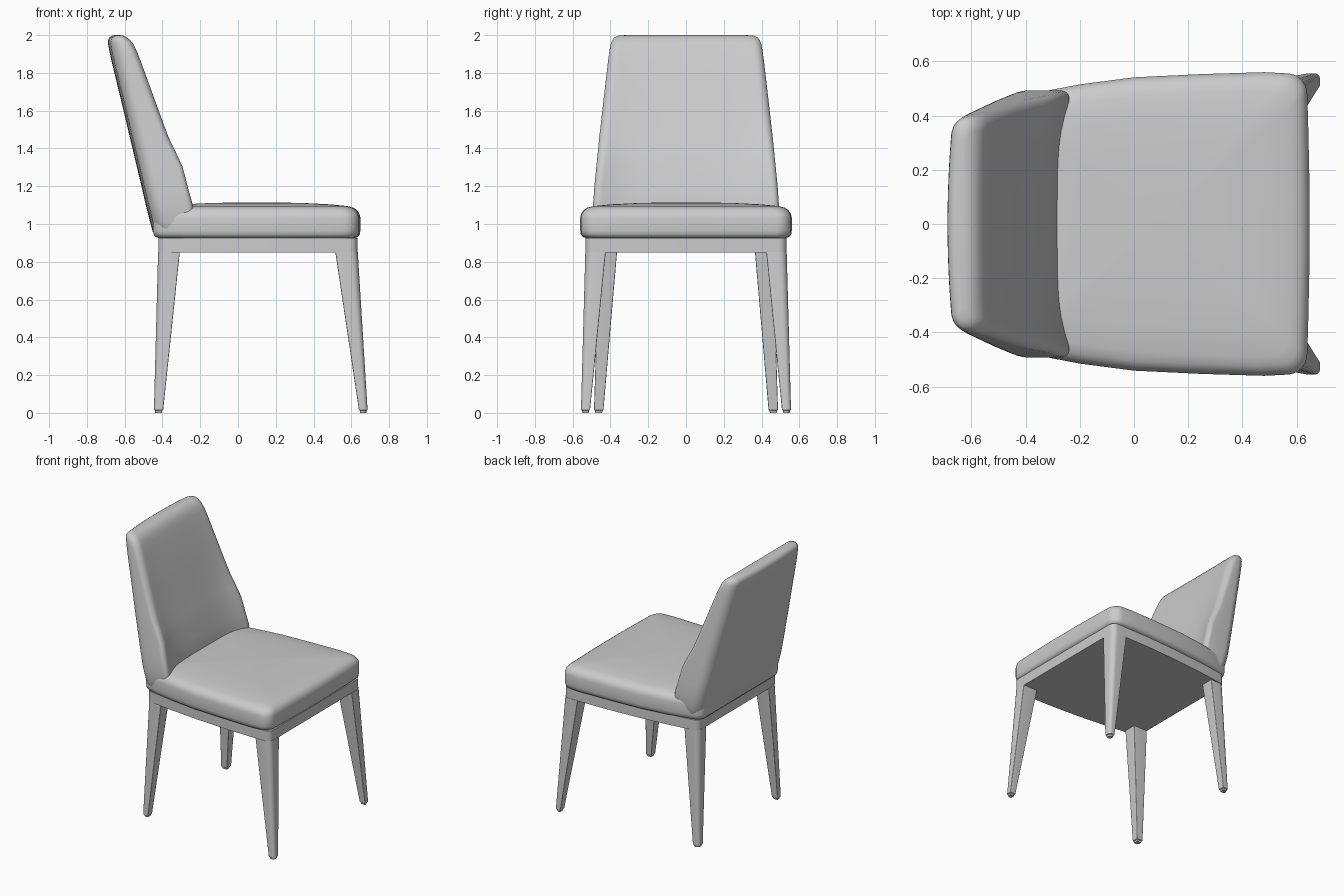
import bpy, bmesh, math
from mathutils import Vector

if "Cube" in bpy.data.objects:
    bpy.data.objects.remove(bpy.data.objects["Cube"])


def outline(corners, steps=6):
    """Closed 2D outline; corners are (x, y, radius), rounded where radius > 0."""
    pts, n = [], len(corners)
    for i, (x, y, r) in enumerate(corners):
        p = Vector((x, y))
        if r <= 0:
            pts.append(p)
            continue
        a = (Vector(corners[i - 1][:2]) - p).normalized()
        b = (Vector(corners[(i + 1) % n][:2]) - p).normalized()
        half = a.angle(b) / 2
        centre = p + (a + b).normalized() * (r / math.sin(half))
        start = p + a * (r / math.tan(half)) - centre
        end = p + b * (r / math.tan(half)) - centre
        for k in range(steps + 1):
            d = start.lerp(end, k / steps).normalized() * r
            pts.append(centre + d)
    return pts


def loft(name, rings, angle=40):
    """Skin a stack of (outline, z) rings, capped at both ends."""
    bm = bmesh.new()
    loops = [[bm.verts.new((p[0], p[1], z)) for p in pts] for pts, z in rings]
    n = len(loops[0])
    for lo, hi in zip(loops, loops[1:]):
        for i in range(n):
            j = (i + 1) % n
            bm.faces.new((lo[i], lo[j], hi[j], hi[i]))
    bm.faces.new(loops[0][::-1])
    bm.faces.new(loops[-1])
    bmesh.ops.recalc_face_normals(bm, faces=bm.faces)
    mesh = bpy.data.meshes.new(name)
    bm.to_mesh(mesh)
    bm.free()
    ob = bpy.data.objects.new(name, mesh)
    bpy.context.collection.objects.link(ob)
    bpy.ops.object.select_all(action='DESELECT')
    ob.select_set(True)
    bpy.context.view_layer.objects.active = ob
    bpy.ops.object.shade_smooth_by_angle(angle=math.radians(angle))
    return ob


def mirrored(half):
    """Complete a half outline (y > 0) with its mirror image."""
    return half + [(x, -y, r) for x, y, r in reversed(half)]


# Seat cushion: tapered plan, soft rim and crowned top
seat_plan = outline(mirrored([
    (0.648, 0.12, 0), (0.643, 0.35, 0), (0.637, 0.552, 0.075), (0.48, 0.56, 0),
    (0.25, 0.553, 0), (0.0, 0.541, 0), (-0.2, 0.515, 0), (-0.33, 0.49, 0),
    (-0.45, 0.46, 0.06)]))


def shrink(d, cx=0.1, size=0.55):
    k = 1 - d / size
    return [(cx + (p.x - cx) * k, p.y * k) for p in seat_plan]


loft("seat", [(shrink(d), z) for d, z in (
    (0.035, 0.925), (0.014, 0.931), (0.003, 0.945), (0, 0.965), (0, 1.035),
    (0.005, 1.055), (0.017, 1.073), (0.036, 1.086), (0.07, 1.095),
    (0.16, 1.104), (0.28, 1.110), (0.42, 1.114), (0.53, 1.115))], 60)


# Backrest: leaning shell with a hollowed front and softly curved back
def back_section(xb, xf, w, hollow):
    depth = xf - xb
    rf, rb = min(0.05, depth * 0.4), min(0.075, depth * 0.5)
    face = [i / 8 * 0.8 for i in range(-8, 9)]
    corners = [(xf, -w, rf)] + [(xf, t * w, 0) for t in face] + [(xf, w, rf)]
    corners += [(xb, w, rb)] + [(xb, -t * w, 0) for t in face] + [(xb, -w, rb)]
    pts = []
    for p in outline(corners):
        t = p.y / w
        front = (p.x - xb) / depth
        x = p.x - front * hollow * (1 - t ** 4) + (1 - front) * 0.02 * t * t
        pts.append((x, p.y))
    return pts


back_levels = (  # z, back x, front x, half width, hollow
    (0.925, -0.415, -0.25, 0.445, 0.04), (0.935, -0.437, -0.24, 0.465, 0.05),
    (0.96, -0.452, -0.23, 0.476, 0.05), (1.02, -0.468, -0.22, 0.488, 0.06),
    (1.10, -0.488, -0.222, 0.492, 0.06), (1.20, -0.511, -0.25, 0.485, 0.06),
    (1.30, -0.535, -0.275, 0.475, 0.06), (1.38, -0.554, -0.315, 0.467, 0.045),
    (1.46, -0.573, -0.358, 0.459, 0.03), (1.60, -0.606, -0.413, 0.443, 0.018),
    (1.74, -0.640, -0.466, 0.427, 0.012), (1.86, -0.669, -0.510, 0.413, 0.01),
    (1.92, -0.682, -0.535, 0.405, 0.008), (1.955, -0.688, -0.553, 0.398, 0.005),
    (1.975, -0.687, -0.571, 0.390, 0.003), (1.989, -0.679, -0.590, 0.378, 0),
    (1.997, -0.667, -0.608, 0.355, 0), (2.0, -0.653, -0.625, 0.32, 0))
loft("backrest", [(back_section(xb, xf, w, h), z)
                  for z, xb, xf, w, h in back_levels], 60)

# Apron: solid tapered frame under the seat
apron_plan = outline(mirrored([
    (0.632, 0.532, 0.04), (0.3, 0.527, 0), (0.05, 0.513, 0),
    (-0.2, 0.489, 0), (-0.422, 0.46, 0.04)]))
loft("apron", [(apron_plan, 0.85), (apron_plan, 0.927)])


# Legs: tapered, splayed, rounded on the outer corner with a small foot
def leg_section(ox, oy, ix, iy, r, side, inset=0.0):
    sx = math.copysign(inset, ox - ix)
    ox, ix, oy, iy = ox - sx, ix + sx, oy - inset, iy + inset
    return outline([(ox, side * oy, r), (ix, side * oy, 0.004),
                    (ix, side * iy, 0.004), (ox, side * iy, 0.004)])


legs = {  # (outer x, outer y, inner x, inner y) at the floor and at the apron
    "front_leg": ((0.686, 0.556, 0.640, 0.508), (0.634, 0.533, 0.515, 0.425)),
    "rear_leg": ((-0.445, 0.487, -0.396, 0.437), (-0.423, 0.461, -0.308, 0.365))}
for name, (foot, top) in legs.items():
    for label, side in (("left", 1), ("right", -1)):
        loft(f"{name}_{label}", [
            (leg_section(*foot, 0.02, side, 0.007), 0.0),
            (leg_section(*foot, 0.02, side, 0.005), 0.012),
            (leg_section(*foot, 0.02, side), 0.016),
            (leg_section(*top, 0.04, side), 0.853)])
